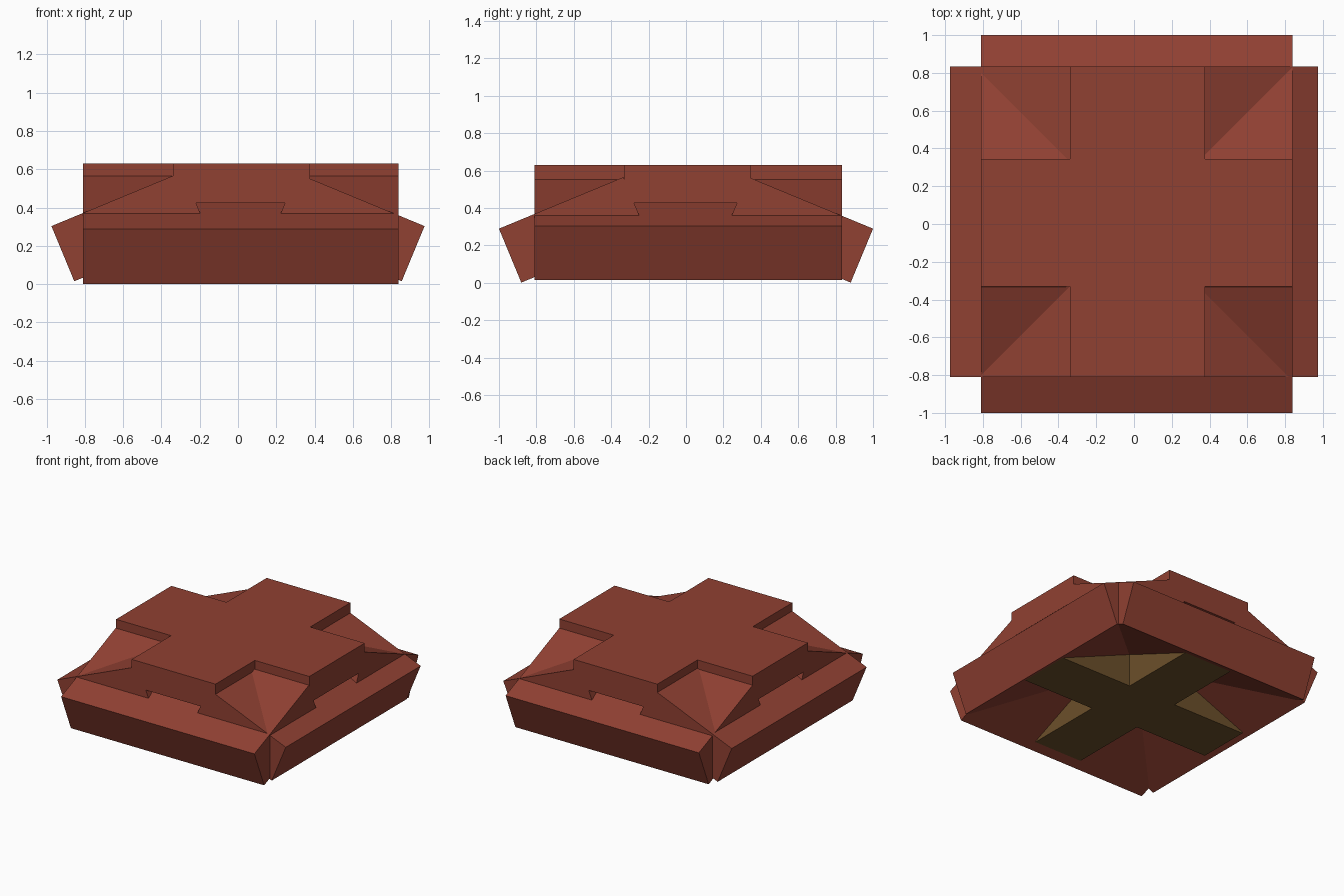
import bpy
import bmesh
from math import radians, sin, cos
from mathutils import Vector

cube = bpy.data.objects.get("Cube")
if cube:
    bpy.data.objects.remove(cube, do_unlink=True)


def make_material(name, rgb):
    mat = bpy.data.materials.new(name)
    mat.use_nodes = True
    mat.diffuse_color = (*rgb, 1)
    mat.node_tree.nodes["Principled BSDF"].inputs["Base Color"].default_value = (*rgb, 1)
    return mat


red = make_material("brick red", (0.28, 0.052, 0.032))
olive = make_material("dark olive", (0.15, 0.08, 0.023))


def extrude_profile(name, points, offset, mat):
    """Close a planar outline and push it along offset into a solid."""
    bm = bmesh.new()
    face = bm.faces.new([bm.verts.new(p) for p in points])
    result = bmesh.ops.extrude_face_region(bm, geom=[face])
    moved = [g for g in result["geom"] if isinstance(g, bmesh.types.BMVert)]
    bmesh.ops.translate(bm, verts=moved, vec=offset)
    bmesh.ops.recalc_face_normals(bm, faces=bm.faces)
    mesh = bpy.data.meshes.new(name)
    bm.to_mesh(mesh)
    bm.free()
    mesh.materials.append(mat)
    obj = bpy.data.objects.new(name, mesh)
    bpy.context.collection.objects.link(obj)
    return obj


def cross(name, outer, inner, bottom, top, mat):
    """Plus-shaped slab; outer and inner are (x0, x1, y0, y1) limits."""
    X0, X1, Y0, Y1 = outer
    x0, x1, y0, y1 = inner
    outline = [(x0, Y0), (x1, Y0), (x1, y0), (X1, y0), (X1, y1), (x1, y1),
               (x1, Y1), (x0, Y1), (x0, y1), (X0, y1), (X0, y0), (x0, y0)]
    return extrude_profile(name, [(x, y, bottom) for x, y in outline],
                           (0, 0, top - bottom), mat)


TILT = radians(22.5)
THICK = 0.312
LIMITS = (-0.81, 0.84, -0.81, 0.835)


def board(name, axis, side, edge, height, depth):
    """Tilted slab rising inward from its outer top edge."""
    inward = Vector((-side * cos(TILT), sin(TILT)))
    down = Vector((-side * sin(TILT), -cos(TILT))) * THICK
    start = Vector((side * edge, height))
    section = [start, start + inward * depth, start + inward * depth + down, start + down]
    if axis == "x":
        low, high = LIMITS[2:]
        points = [(p.x, low, p.y) for p in section]
        offset = (0, high - low, 0)
    else:
        low, high = LIMITS[:2]
        points = [(low, p.x, p.y) for p in section]
        offset = (high - low, 0, 0)
    extrude_profile(name, points, offset, red)


# Four tilted slabs around the sides
board("left_slab", "x", 1, 0.975, 0.303, 0.72)
board("right_slab", "x", -1, 0.975, 0.303, 0.744)
board("front_slab", "y", -1, 1.0, 0.289, 0.72)
board("back_slab", "y", 1, 1.0, 0.289, 0.725)

# Cross-shaped cap on top and core underneath
cross("top_cross", LIMITS, (-0.34, 0.375, -0.33, 0.345), 0.425, 0.63, red)
cross("bottom_cross", LIMITS, (-0.19, 0.22, -0.195, 0.215), 0.025, 0.3, olive)
